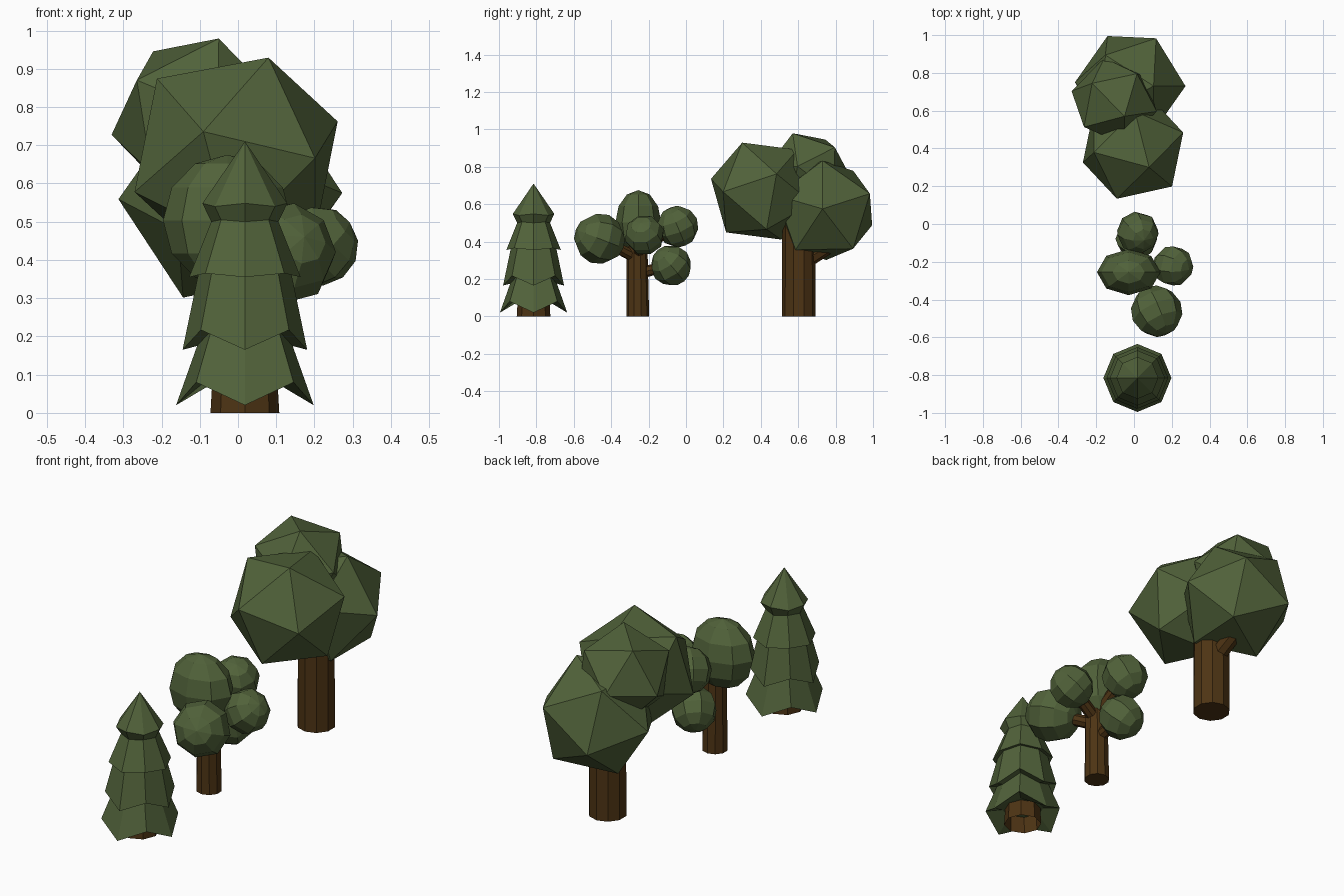
import bpy, bmesh, math
from mathutils import Vector, Matrix

if "Cube" in bpy.data.objects:
    bpy.data.objects.remove(bpy.data.objects["Cube"])


def material(name, rgb):
    m = bpy.data.materials.new(name)
    m.diffuse_color = (*rgb, 1)
    m.use_nodes = True
    m.node_tree.nodes["Principled BSDF"].inputs["Base Color"].default_value = m.diffuse_color
    return m


GREEN = material("leaf green", (0.082, 0.122, 0.042))
BROWN = material("bark brown", (0.075, 0.034, 0.007))
TX = 0.018  # all trunks share this x


def finish(name, bm, mat):
    bmesh.ops.recalc_face_normals(bm, faces=bm.faces)
    me = bpy.data.meshes.new(name)
    bm.to_mesh(me)
    bm.free()
    me.materials.append(mat)
    ob = bpy.data.objects.new(name, me)
    bpy.context.collection.objects.link(ob)
    return ob


def limb(name, a, b, r1, r2, caps=True, sides=8):
    """Tapered faceted cylinder from a to b."""
    a, b = Vector(a), Vector(b)
    d = b - a
    bm = bmesh.new()
    bmesh.ops.create_cone(bm, segments=sides, cap_ends=caps, radius1=r1, radius2=r2, depth=d.length)
    rot = Vector((0, 0, 1)).rotation_difference(d).to_matrix().to_4x4()
    bm.transform(Matrix.Translation((a + b) / 2) @ rot)
    finish(name, bm, BROWN)


def frame(a, b):
    e1 = a.normalized()
    e3 = a.cross(b).normalized()
    return Matrix((e1, e3.cross(e1), e3)).transposed()


def ico(name, c, r, corner, neighbour):
    """Icosahedron with one corner and an adjacent corner aimed along given directions."""
    bm = bmesh.new()
    bmesh.ops.create_icosphere(bm, subdivisions=1, radius=r)
    bm.verts.ensure_lookup_table()
    v = bm.verts[0]
    w = v.link_edges[0].other_vert(v)
    rot = frame(Vector(corner), Vector(neighbour)) @ frame(v.co.copy(), w.co.copy()).transposed()
    bm.transform(Matrix.Translation(c) @ rot.to_4x4())
    finish(name, bm, GREEN)


def ball(name, c, radii, tilt=(0, 0)):
    """Low-poly leaf ball."""
    bm = bmesh.new()
    bmesh.ops.create_uvsphere(bm, u_segments=8, v_segments=6, radius=1)
    rot = Matrix.Rotation(tilt[0], 4, 'X') @ Matrix.Rotation(tilt[1], 4, 'Y')
    bm.transform(Matrix.Translation(c) @ Matrix.Diagonal((*radii, 1)) @ rot)
    finish(name, bm, GREEN)


# Pine: octagonal tiers with zigzag hems (radius, z at corners, z between)
PY = -0.815
rings = [(0.10, 0.085, 0.085), (0.18, 0.02, 0.08), (0.125, 0.175, 0.215), (0.163, 0.165, 0.217),
         (0.122, 0.362, 0.37), (0.146, 0.355, 0.365), (0.085, 0.505, 0.515), (0.11, 0.547, 0.512)]
rings[6:] = [(0.088, 0.50, 0.505), (0.111, 0.548, 0.54)]
bm = bmesh.new()
loops = []
for r, z0, z1 in rings:
    loops.append([bm.verts.new((TX + r * math.cos(i * math.pi / 4), PY + r * math.sin(i * math.pi / 4),
                                z1 if i % 2 else z0)) for i in range(8)])
base, tip = bm.verts.new((TX, PY, 0.09)), bm.verts.new((TX, PY, 0.71))
for i in range(8):
    j = (i + 1) % 8
    bm.faces.new((base, loops[0][j], loops[0][i]))
    bm.faces.new((tip, loops[-1][i], loops[-1][j]))
    for lo, hi in zip(loops, loops[1:]):
        bm.faces.new((lo[i], lo[j], hi[j], hi[i]))
finish("pine_foliage", bm, GREEN)
limb("pine_trunk", (TX, PY, 0), (TX, PY, 0.088), 0.09, 0.085, caps=False)

# Bushy tree: trunk, branches and five leaf balls
limb("bushy_trunk", (TX, -0.258, 0), (TX, -0.262, 0.45), 0.061, 0.054, sides=10)
ball("bushy_leaves_top", (-0.028, -0.255, 0.503), (0.168, 0.122, 0.172))
bushy = [((0.12, -0.462, 0.415), 0.137, 0.31, (1.2, 0.4)),
         ((0.02, -0.045, 0.48), 0.112, 0.36, (0.4, 0.3)),
         ((0.207, -0.222, 0.435), 0.108, 0.33, (0.3, 0.9)),
         ((0.012, -0.08, 0.272), 0.11, 0.23, (0.7, 0.5))]
for n, (c, r, z, tilt) in enumerate(bushy, 1):
    ball(f"bushy_leaves_{n}", c, (r, r, r), tilt)
    limb(f"bushy_branch_{n}", (TX, -0.26, z), c, 0.032, 0.028)

# Big tree: trunk, one branch and three icosahedral leaf masses
limb("big_trunk", (TX, 0.603, 0), (TX, 0.603, 0.55), 0.09, 0.088, sides=10)
limb("big_branch", (TX, 0.61, 0.28), (0.0, 0.80, 0.40), 0.045, 0.04)
ico("big_leaves_front", (-0.005, 0.405, 0.67), 0.292, (0.085, -0.105, 0.26), (0.265, 0.08, 0.09))
ico("big_leaves_back", (-0.02, 0.74, 0.567), 0.293, (0.29, -0.01, 0.008), (0.135, 0.245, 0.09))
ico("big_leaves_top", (-0.105, 0.65, 0.765), 0.235, (0.055, -0.08, 0.215), (-0.155, 0.135, 0.16))
